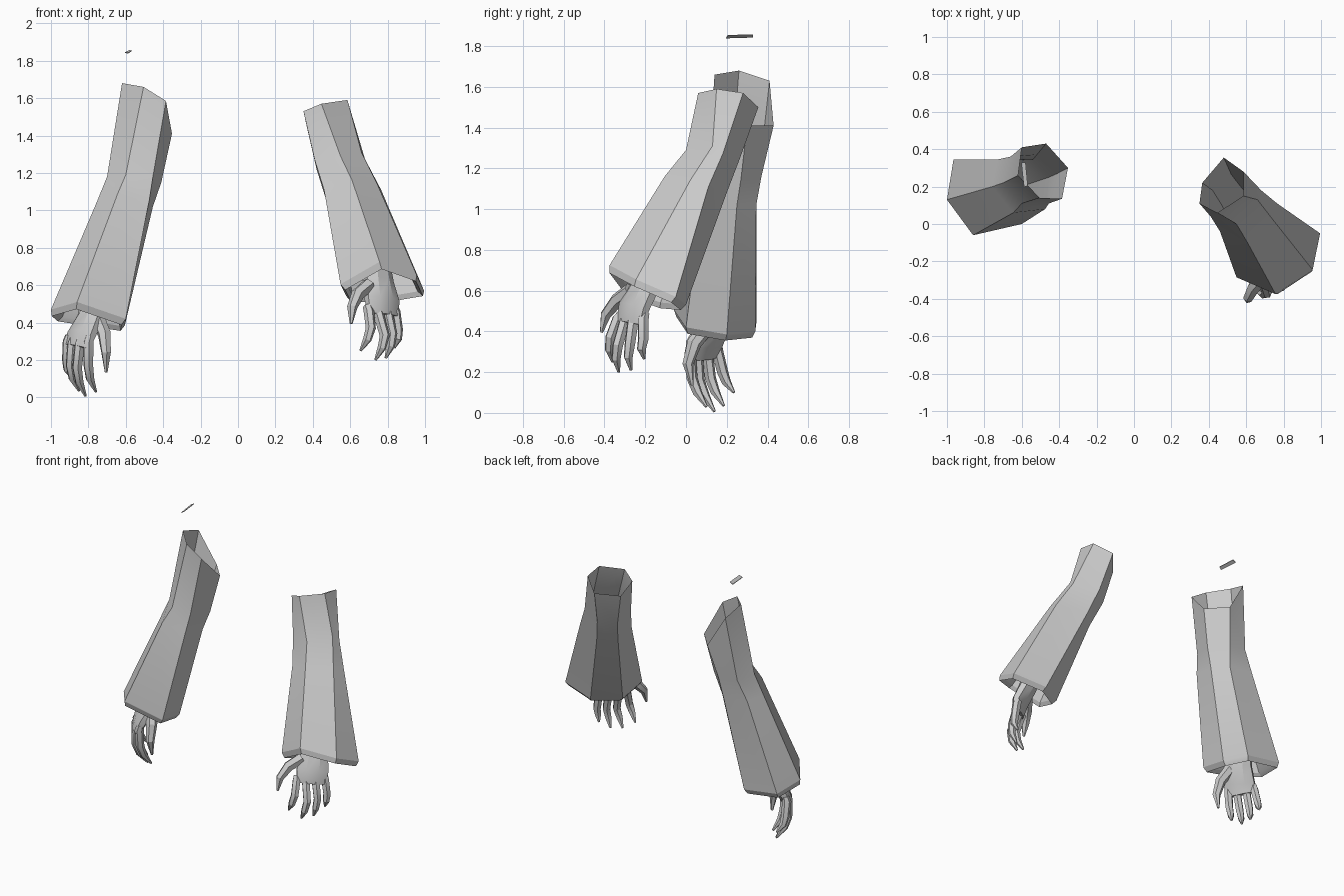
import bpy, bmesh, math
from mathutils import Vector as V

if "Cube" in bpy.data.objects:
    bpy.data.objects.remove(bpy.data.objects["Cube"])

grey = bpy.data.materials.new("light_grey")
grey.diffuse_color = (0.6, 0.6, 0.6, 1)
grey.use_nodes = True
grey.node_tree.nodes["Principled BSDF"].inputs["Base Color"].default_value = grey.diffuse_color


def loft(bm, rings, cap_start=False, cap_end=False):
    """Skin a list of rings; rings run counterclockwise seen from the start."""
    rows = [[bm.verts.new(p) for p in r] for r in rings]
    n = len(rows[0])
    for a, b in zip(rows, rows[1:]):
        for i in range(n):
            j = (i + 1) % n
            bm.faces.new((a[i], b[i], b[j], a[j]))
    if cap_start:
        bm.faces.new(rows[0])
    if cap_end:
        bm.faces.new(rows[-1][::-1])


def finish(name, bm, recalc=False, angle=25):
    if recalc:
        bmesh.ops.recalc_face_normals(bm, faces=bm.faces)
    me = bpy.data.meshes.new(name)
    bm.to_mesh(me)
    bm.free()
    ob = bpy.data.objects.new(name, me)
    bpy.context.collection.objects.link(ob)
    me.materials.append(grey)
    bpy.ops.object.select_all(action='DESELECT')
    ob.select_set(True)
    bpy.context.view_layer.objects.active = ob
    bpy.ops.object.shade_smooth_by_angle(angle=math.radians(angle))
    return ob


def sleeve(name, rings, flip):
    rings = [[V(p) for p in r] for r in rings]
    cuff = rings[-1]
    mid = sum(cuff, V()) / 6
    axis = (mid - sum(rings[-2], V()) / 6).normalized()
    # turned-in lip and short lining of the cuff
    rings.append([mid + (p - mid) * 0.93 + axis * 0.035 for p in cuff])
    rings.append([mid + (p - mid) * 0.84 + axis * 0.01 for p in cuff])
    rings.append([mid + (p - mid) * 0.74 - axis * 0.12 for p in cuff])
    if flip:
        rings = [r[::-1] for r in rings]
    bm = bmesh.new()
    loft(bm, rings)
    finish(name, bm)


def tube(bm, path, across, sizes, sides):
    """Tapered tube along a path; sizes are (half width, half thickness)."""
    path = [V(p) for p in path]
    rings = []
    for i, (p, (w, t)) in enumerate(zip(path, sizes)):
        d = (path[min(i + 1, len(path) - 1)] - path[max(i - 1, 0)]).normalized()
        u = (across - d * across.dot(d)).normalized()
        v = d.cross(u)
        ring = []
        for k in range(sides):
            a = 2 * math.pi * (k + 0.5) / sides
            ring.append(p + u * w * math.cos(a) + v * t * math.sin(a))
        rings.append(ring)
    loft(bm, rings, True, True)


def hand(name, across, back, palm, fingers, thumb):
    across, back = V(across).normalized(), V(back).normalized()
    # palm from wrist to knuckles
    bm = bmesh.new()
    tube(bm, palm, across, [(.075, .05), (.095, .055), (.112, .048), (.10, .034)], 8)
    finish(name + "_palm", bm, True)
    # four curled fingers
    bm = bmesh.new()
    for knuckle, joint, tip in fingers:
        k, j, t = V(knuckle), V(joint), V(tip)
        root = k + (k - j) * 0.3 - back * 0.01
        dip = j.lerp(t, 0.5) + back * 0.014
        tube(bm, [root, k, j, dip, t], across,
             [(.024, .024), (.028, .03), (.027, .028), (.023, .024), (.007, .007)], 6)
    finish(name + "_fingers", bm, True)
    # thumb
    bm = bmesh.new()
    tube(bm, thumb, across, [(.04, .04), (.036, .036), (.027, .028), (.008, .008)], 6)
    finish(name + "_thumb", bm, True)


# Sleeves: shoulder opening, two elbow rings, flared cuff
sleeve("left_sleeve", [
    [(-.62, .26, 1.68), (-.505, .14, 1.66), (-.385, .135, 1.585),
     (-.353, .30, 1.41), (-.47, .43, 1.41), (-.60, .41, 1.63)],
    [(-.70, .22, 1.18), (-.60, .11, 1.19), (-.455, .11, 1.18),
     (-.41, .27, 1.15), (-.52, .37, 1.16), (-.66, .36, 1.18)],
    [(-.757, .20, 1.04), (-.645, .06, 1.085), (-.475, .08, 1.05),
     (-.455, .25, 1.02), (-.54, .345, 1.02), (-.73, .345, 1.04)],
    [(-1.0, .13, .47), (-.86, -.06, .51), (-.60, .0, .42),
     (-.605, .20, .385), (-.70, .34, .40), (-.965, .345, .44)]], False)
sleeve("right_sleeve", [
    [(.585, .15, 1.59), (.446, .06, 1.57), (.35, .11, 1.53),
     (.365, .22, 1.46), (.48, .355, 1.50), (.585, .28, 1.57)],
    [(.66, .13, 1.31), (.548, .0, 1.29), (.41, .04, 1.27),
     (.42, .18, 1.22), (.52, .265, 1.25), (.68, .18, 1.27)],
    [(.745, .02, 1.14), (.61, -.105, 1.16), (.46, -.04, 1.11),
     (.47, .10, 1.06), (.57, .20, 1.08), (.765, .11, 1.11)],
    [(.955, -.245, .655), (.757, -.375, .725), (.548, -.285, .605),
     (.58, -.11, .54), (.76, .0, .53), (.995, -.05, .57)]], True)

# Hands
hand("left_hand", (-.62, .78, 0), (-.78, -.62, 0),
     [(-.77, .18, .58), (-.785, .14, .44), (-.835, .09, .34), (-.86, .08, .27)],
     [((-.80, .02, .29), (-.80, .03, .17), (-.76, .10, .03)),
      ((-.845, .055, .29), (-.86, .065, .16), (-.815, .14, .007)),
      ((-.885, .105, .29), (-.895, .12, .17), (-.85, .185, .035)),
      ((-.91, .155, .30), (-.915, .18, .20), (-.885, .235, .10))],
     [(-.75, .10, .42), (-.715, .04, .34), (-.705, .01, .24), (-.705, .03, .135)])
hand("right_hand", (.15, .12, 0), (.62, -.78, 0),
     [(.735, -.14, .78), (.75, -.20, .62), (.77, -.255, .52), (.775, -.275, .44)],
     [((.70, -.335, .46), (.71, -.37, .37), (.655, -.36, .25)),
      ((.75, -.30, .45), (.785, -.335, .33), (.735, -.33, .20)),
      ((.80, -.26, .45), (.825, -.275, .34), (.79, -.27, .21)),
      ((.84, -.21, .46), (.855, -.21, .36), (.835, -.205, .265))],
     [(.70, -.27, .60), (.64, -.34, .55), (.61, -.395, .48), (.605, -.415, .395)])

# Small loose sliver floating above the left sleeve
bm = bmesh.new()
strip = [(-.588, .197, 1.842), (-.568, .205, 1.855), (-.58, .33, 1.857), (-.603, .33, 1.846)]
loft(bm, [strip, [(x, y, z - .004) for x, y, z in strip]], True, True)
finish("loose_sliver", bm, True)
